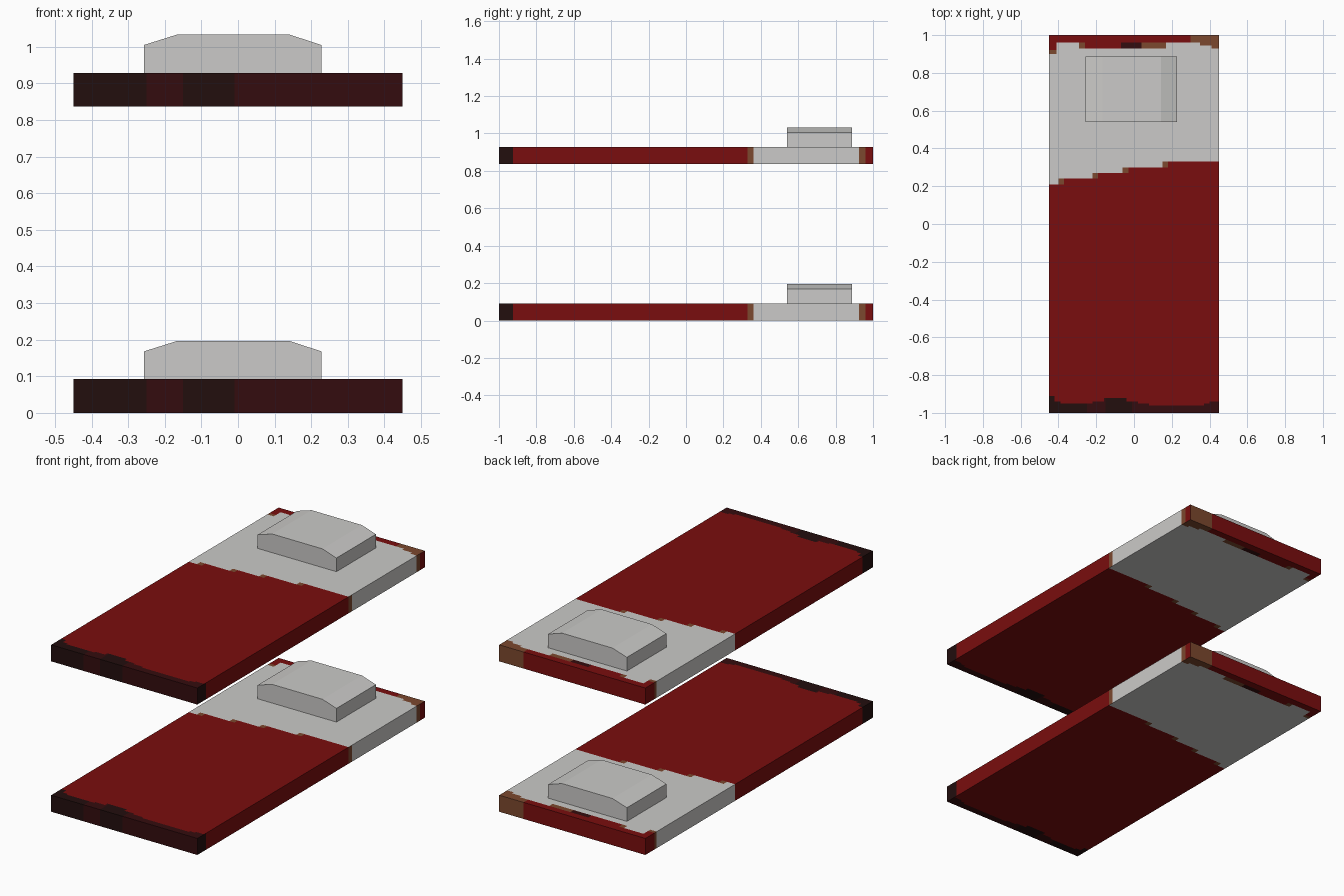
import bpy, bmesh

if "Cube" in bpy.data.objects:
    bpy.data.objects.remove(bpy.data.objects["Cube"])

def lin(c):
    c /= 255
    return c / 12.92 if c <= 0.04045 else ((c + 0.055) / 1.055) ** 2.4

def make_mat(name, rgb):
    m = bpy.data.materials.new(name)
    m.diffuse_color = (*[lin(c) for c in rgb], 1)
    m.use_nodes = True
    m.node_tree.nodes["Principled BSDF"].inputs["Base Color"].default_value = m.diffuse_color
    return m

MATS = [make_mat("blanket red", (122, 13, 14)),
        make_mat("linen white", (203, 202, 200)),
        make_mat("hem brown", (124, 72, 46)),
        make_mat("fold maroon", (52, 12, 14)),
        make_mat("fold black", (34, 14, 13))]
RED, WHITE, BROWN, MAROON, BLACK = range(5)

W, L, H = 0.45, 1.0, 0.092
LEVEL = 0.837       # height of the upper bunk

def step(x, pairs):
    """Value of the first pair whose limit lies beyond x."""
    return next(v for lim, v in pairs if x < lim)

# Stepped colour borders, as (x limit, value)
HEM = [(-.37, .21), (-.19, .24), (-.03, .27), (.18, .30), (9, .33)]
FOOT = [(-.42, -.91), (-.39, -.94), (-.22, -.95), (-.16, -.94), (-.04, -.92),
        (.02, -.94), (.08, -.95), (.37, -.96), (.40, -.95), (9, -.94)]
HEAD = [(-.41, .90), (-.29, .96), (.17, .93), (.35, .96), (.41, .945), (9, .93)]
FRONT = [(-.25, BLACK), (-.15, MAROON), (-.01, BLACK), (9, MAROON)]
SPOTS = [(-.41, RED), (-.29, RED), (-.26, BROWN), (-.07, RED),
         (.04, MAROON), (.17, BROWN), (9, RED)]

def colour(c, n):
    x, y = c.x, c.y
    if n.y < -.5:
        return step(x, FRONT)
    if n.y > .5:
        return BROWN if x > .30 else RED
    if n.x > .5:
        return step(y, [(-.925, BLACK), (.33, RED), (.36, BROWN),
                        (.925, WHITE), (.96, BROWN), (9, RED)])
    if n.x < -.5:
        return step(y, [(-.91, BLACK), (.21, RED), (.90, WHITE),
                        (.92, BROWN), (9, RED)])
    # top and underside
    if y < step(x, FOOT):
        return step(x, FRONT)
    hem = step(x, HEM)
    if y < hem:
        # small brown corners at every step of the hem
        near = any(0 < lim - x < .03 for lim, _ in HEM[:-1])
        return BROWN if near and y > hem - .0 else RED
    if y < hem + .03 and any(0 < lim - x < .03 for lim, _ in HEM[:-1]):
        return BROWN
    if y < step(x, HEAD):
        return WHITE
    if x < -.41 and y < .92 or x > .30:
        return BROWN
    return step(x, SPOTS) if y < .96 else RED

def finish(bm, name, z):
    bmesh.ops.recalc_face_normals(bm, faces=bm.faces)
    me = bpy.data.meshes.new(name)
    bm.to_mesh(me)
    bm.free()
    for m in MATS:
        me.materials.append(m)
    ob = bpy.data.objects.new(name, me)
    ob.location.z = z
    bpy.context.collection.objects.link(ob)

# Mattress: a plain box, sliced along the colour borders
def mattress(name, z):
    bm = bmesh.new()
    bmesh.ops.create_cube(bm, size=1)
    for v in bm.verts:
        v.co = (v.co.x * 2 * W, v.co.y * 2 * L, (v.co.z + .5) * H)
    xs = {p[0] for t in (HEM, FOOT, HEAD, FRONT, SPOTS) for p in t if p[0] < 1}
    xs |= {p[0] - .03 for p in HEM if p[0] < 1} | {.30}
    ys = {p[1] for t in (HEM, FOOT, HEAD) for p in t}
    ys |= {.36, .92, .925, -.925}
    for axis, cuts in ((0, xs), (1, ys)):
        for c in sorted(cuts):
            co, no = [0, 0, 0], [0, 0, 0]
            co[axis], no[axis] = c, 1
            bmesh.ops.bisect_plane(bm, geom=bm.verts[:] + bm.edges[:] + bm.faces[:],
                                   plane_co=co, plane_no=no, dist=1e-5)
    bm.normal_update()
    for f in bm.faces:
        f.material_index = colour(f.calc_center_median(), f.normal)
    finish(bm, name, z)

# Pillow: chamfered profile extruded front to back
def pillow(name, z):
    bm = bmesh.new()
    profile = [(-.257, H), (.228, H), (.228, .168), (.142, .196),
               (-.168, .196), (-.257, .168)]
    face = bm.faces.new([bm.verts.new((x, .54, h)) for x, h in profile])
    out = bmesh.ops.extrude_face_region(bm, geom=[face], use_keep_orig=True)
    new = [g for g in out["geom"] if isinstance(g, bmesh.types.BMVert)]
    bmesh.ops.translate(bm, verts=new, vec=(0, .347, 0))
    for f in bm.faces:
        f.material_index = WHITE
    finish(bm, name, z)

for label, z in (("lower", 0), ("upper", LEVEL)):
    mattress(label + "_mattress", z)
    pillow(label + "_pillow", z)
